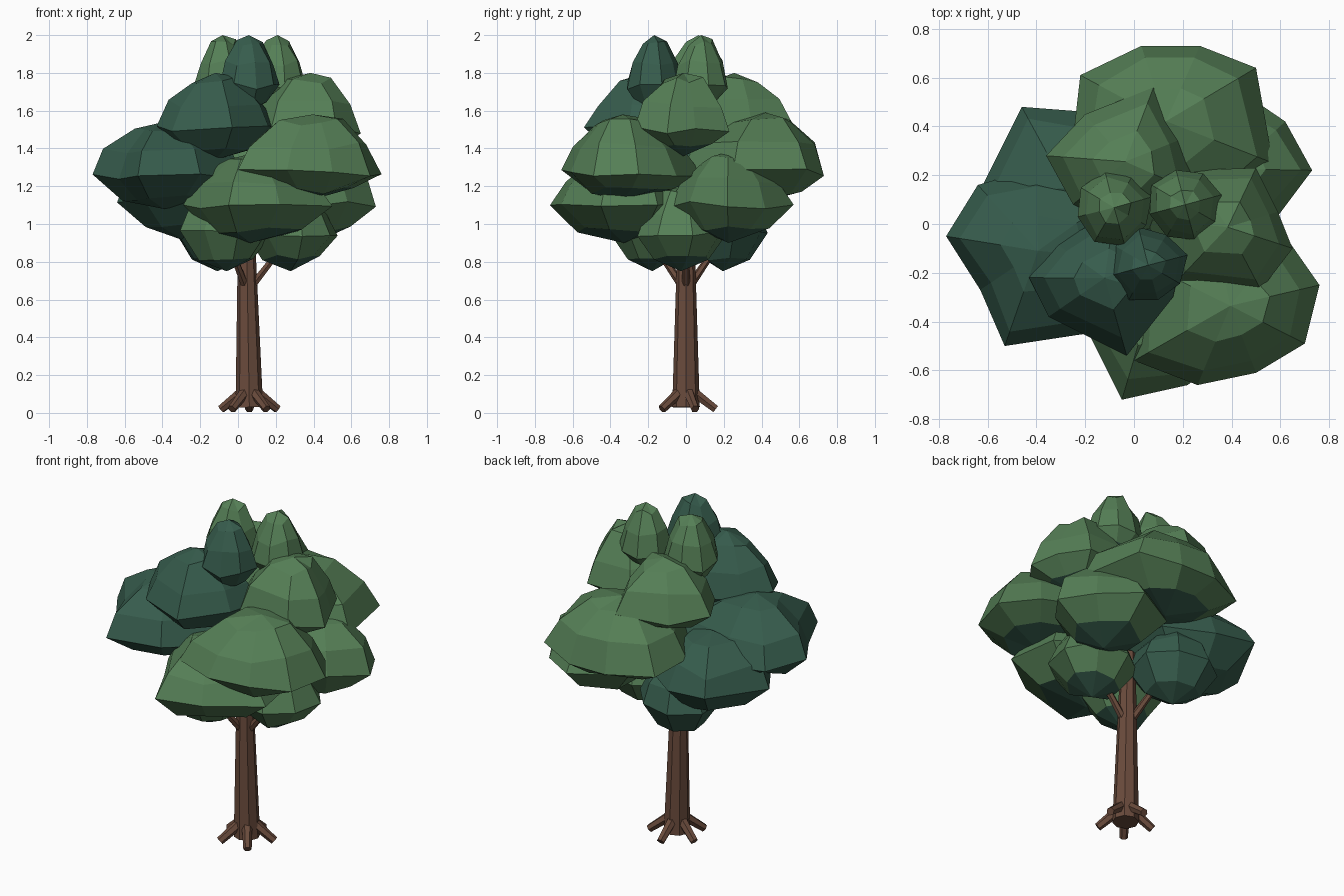
import bpy
import bmesh
import random
from math import sin, cos, radians
from mathutils import Vector

random.seed(4)
cube = bpy.data.objects.get("Cube")
if cube:
    bpy.data.objects.remove(cube, do_unlink=True)


def material(name, color):
    mat = bpy.data.materials.new(name)
    mat.use_nodes = True
    mat.diffuse_color = color
    shader = mat.node_tree.nodes["Principled BSDF"]
    shader.inputs["Base Color"].default_value = color
    shader.inputs["Roughness"].default_value = 0.9
    return mat


leaf_green = material("leaf green", (0.09, 0.21, 0.092, 1))
deep_green = material("deep green", (0.037, 0.107, 0.073, 1))
bark_brown = material("bark brown", (0.143, 0.07, 0.045, 1))


def finish(name, bm, materials):
    """Turn a bmesh into a flat-shaded object."""
    bmesh.ops.recalc_face_normals(bm, faces=bm.faces)
    mesh = bpy.data.meshes.new(name)
    bm.to_mesh(mesh)
    bm.free()
    for mat in materials:
        mesh.materials.append(mat)
    obj = bpy.data.objects.new(name, mesh)
    bpy.context.collection.objects.link(obj)
    return obj


def bridge(bm, lower, upper):
    count = len(lower)
    return [bm.faces.new((lower[i], lower[(i + 1) % count],
                          upper[(i + 1) % count], upper[i])) for i in range(count)]


def fan(bm, ring, tip):
    return [bm.faces.new((ring[i - 1], ring[i], tip)) for i in range(len(ring))]


# Foliage: a faceted dome over a shallow underside, grown from a rim outline
def clump(name, mat, outline, bottom, rim, top):
    bm = bmesh.new()
    points = [Vector(p) for p in outline]
    center = sum(points, Vector((0, 0))) / len(points)
    rise, drop = top - rim, bottom - rim
    rings = []
    for scale, height in ((0.6, drop * 0.65), (1, 0), (0.81, rise * 0.46), (0.43, rise * 0.86)):
        wobble = 0 if scale == 1 else 0.06
        ring = []
        for p in points:
            flat = center + (p - center) * scale * (1 + random.uniform(-wobble, wobble))
            z = rim + height + random.uniform(-0.07, 0.07) * rise
            ring.append(bm.verts.new((flat.x, flat.y, min(z, top))))
        rings.append(ring)
    for lower, upper in zip(rings, rings[1:]):
        bridge(bm, lower, upper)
    underside = fan(bm, rings[0], bm.verts.new((center.x, center.y, bottom)))
    fan(bm, rings[-1], bm.verts.new((center.x, center.y, top)))
    # The innermost underside is always the deep colour
    for face in underside:
        face.material_index = 1
    finish(name, bm, (mat, deep_green))


def round_clump(name, mat, x, y, radius, bottom, rim, top, sides=8):
    outline = []
    for i in range(sides):
        angle = radians(360 * i / sides + 15)
        r = radius * random.uniform(0.93, 1.07)
        outline.append((x + r * cos(angle), y + r * sin(angle)))
    clump(name, mat, outline, bottom, rim, top)


# Deep green clumps on the right side of the crown
clump("deep_side_clump", deep_green,
      [(-.77, -.05), (-.63, -.27), (-.53, -.5), (-.2, -.45),
       (.05, -.15), (-.03, .15), (-.4, .23), (-.64, .16)], 1.08, 1.25, 1.54)
clump("deep_upper_clump", deep_green,
      [(-.43, -.22), (-.35, -.38), (-.03, -.54), (.16, -.3),
       (.21, -.08), (-.08, .05), (-.32, -.08)], 1.34, 1.5, 1.8)
clump("deep_low_clump", deep_green,
      [(-.64, .12), (-.5, -.1), (-.25, -.2), (.05, -.03),
       (.05, .3), (-.2, .46), (-.46, .48)], .91, 1.13, 1.38)

# Leaf green clumps around the front, left and back
clump("front_low_clump", leaf_green,
      [(-.29, -.25), (-.2, -.42), (-.05, -.72), (.22, -.66),
       (.5, -.45), (.45, -.15), (.1, .03), (-.2, -.02)], .9, 1.1, 1.37)
clump("front_left_clump", leaf_green,
      [(0, -.56), (.26, -.66), (.5, -.61), (.7, -.49),
       (.76, -.25), (.62, -.05), (.3, .09), (.02, -.15)], 1.13, 1.27, 1.58)
clump("left_low_clump", leaf_green,
      [(.73, .22), (.62, .42), (.4, .57), (.1, .4),
       (.06, .05), (.35, -.1), (.58, .02)], .9, 1.1, 1.38)
clump("back_clump", leaf_green,
      [(.03, .73), (-.22, .61), (-.25, .35), (-.1, .08),
       (.25, -.02), (.57, .25), (.5, .64), (.27, .73)], 1.12, 1.27, 1.59)
clump("left_upper_clump", leaf_green,
      [(.5, .23), (.22, .22), (.04, .02), (.17, -.24),
       (.52, -.27), (.65, -.1), (.59, .05)], 1.36, 1.5, 1.8)
clump("back_upper_clump", leaf_green,
      [(.08, .56), (-.2, .45), (-.36, .28), (-.25, .08),
       (.03, -.06), (.25, .13), (.2, .35)], 1.38, 1.52, 1.8)

# Egg-shaped tips at the top and small lobes hanging below
for name, mat, x, y in (("front", deep_green, .06, -.17),
                        ("right", leaf_green, -.08, .07),
                        ("left", leaf_green, .21, .08)):
    round_clump(name + "_top_tip", mat, x, y, .155, 1.6, 1.73, 2)
for name, mat, x, y in (("front", leaf_green, -.06, -.18),
                        ("left", leaf_green, .28, -.03),
                        ("back", deep_green, -.11, .19)):
    round_clump(name + "_hanging_lobe", mat, x, y, .24, .75, .95, 1.2)


# Woody parts: a tapered prism between two points
def limb(name, start, end, r_start, r_end, sides):
    start, end = Vector(start), Vector(end)
    turn = (end - start).to_track_quat("Z", "Y")
    bm = bmesh.new()
    rings = []
    for base, radius in ((start, r_start), (end, r_end)):
        rings.append([bm.verts.new(base + turn @ Vector(
            (radius * cos(radians(360 * i / sides)), radius * sin(radians(360 * i / sides)), 0)))
            for i in range(sides)])
    bridge(bm, *rings)
    for ring in rings:
        bm.faces.new(ring)
    finish(name, bm, (bark_brown,))


trunk_x = 0.06
limb("trunk", (trunk_x, 0, .03), (.042, 0, 1.1), .073, .04, 8)

for i in range(5):
    a = radians(72 * i + 18)
    limb(f"root_{i + 1}", (trunk_x + .04 * cos(a), .04 * sin(a), .11),
         (trunk_x + .157 * cos(a), .157 * sin(a), .02), .029, .023, 6)

for i in range(3):
    a = radians(120 * i)
    limb(f"branch_{i + 1}", (.05 + .03 * cos(a), .03 * sin(a), .68),
         (.05 + .17 * cos(a), .17 * sin(a), .86), .022, .017, 6)
